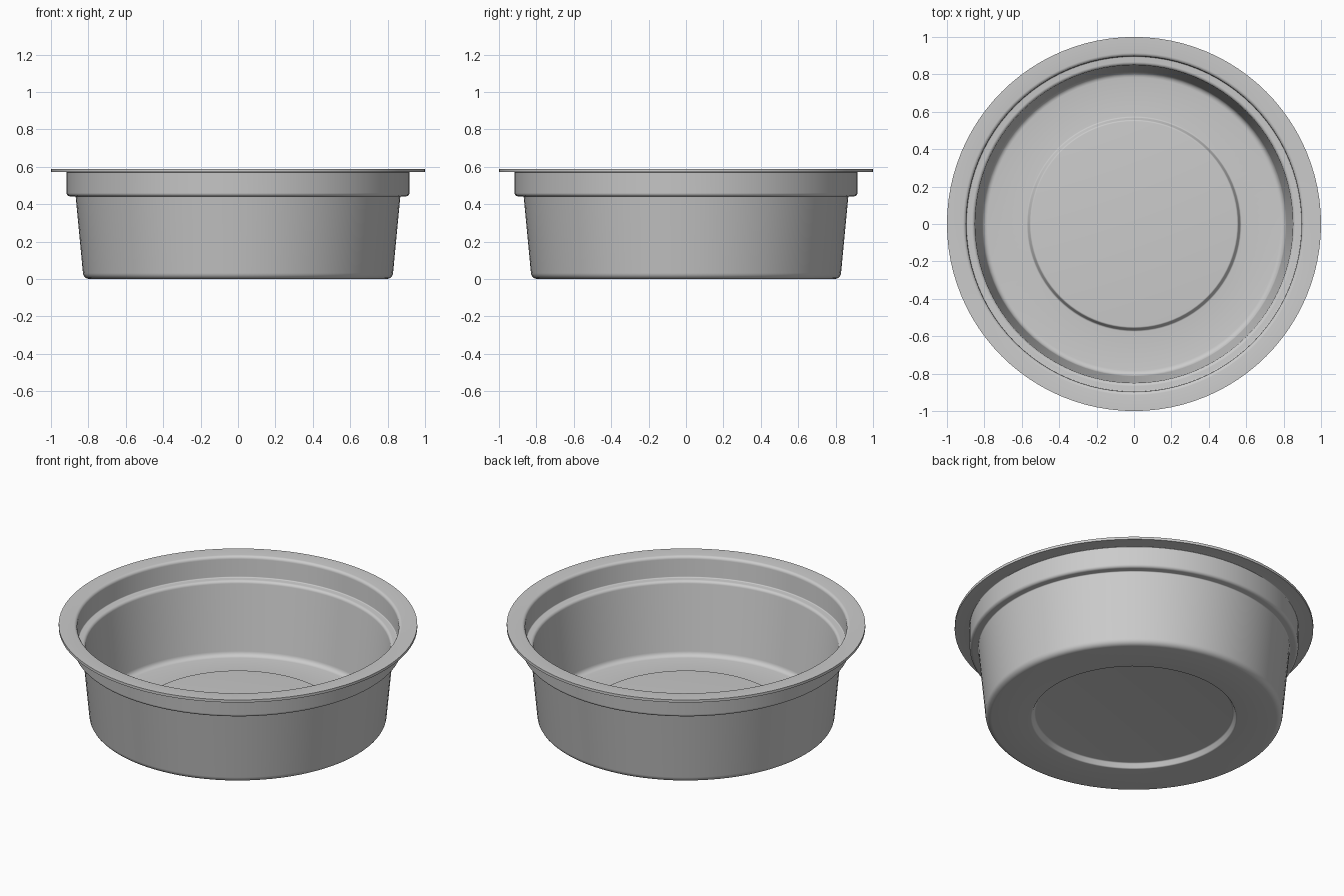
import bpy, bmesh, math
from mathutils import Vector

cube = bpy.data.objects.get("Cube")
if cube:
    bpy.data.objects.remove(cube, do_unlink=True)

SEGMENTS = 96
ARC_STEPS = 5

grey = bpy.data.materials.new("plain grey")
grey.use_nodes = True
colour = (0.6, 0.6, 0.6, 1)
grey.diffuse_color = colour
grey.node_tree.nodes["Principled BSDF"].inputs["Base Color"].default_value = colour


def rounded(corners):
    """Turn (radius, height, fillet) corners into a profile with arc fillets."""
    points = []
    count = len(corners)
    for i, (r, z, fillet) in enumerate(corners):
        here = Vector((r, z))
        if fillet == 0 or i in (0, count - 1):
            points.append(here)
            continue
        a = (Vector(corners[i - 1][:2]) - here).normalized()
        b = (Vector(corners[i + 1][:2]) - here).normalized()
        half = a.angle(b) / 2
        centre = here + (a + b).normalized() * fillet / math.sin(half)
        start = here + a * fillet / math.tan(half) - centre
        end = here + b * fillet / math.tan(half) - centre
        sweep = start.angle_signed(end)
        for k in range(ARC_STEPS + 1):
            t = -sweep * k / ARC_STEPS
            c, s = math.cos(t), math.sin(t)
            points.append(centre + Vector((start.x * c - start.y * s,
                                           start.x * s + start.y * c)))
    return points


def lathe(name, profile):
    """Spin a profile that starts and ends on the axis into a closed solid."""
    bm = bmesh.new()
    verts = [bm.verts.new((p.x, 0, p.y)) for p in profile]
    edges = [bm.edges.new(pair) for pair in zip(verts, verts[1:])]
    bmesh.ops.spin(bm, geom=verts + edges, cent=(0, 0, 0), axis=(0, 0, 1),
                   angle=math.tau, steps=SEGMENTS, use_merge=True)
    bmesh.ops.remove_doubles(bm, verts=bm.verts, dist=0.0001)
    bmesh.ops.recalc_face_normals(bm, faces=bm.faces)
    mesh = bpy.data.meshes.new(name)
    bm.to_mesh(mesh)
    bm.free()
    mesh.materials.append(grey)
    obj = bpy.data.objects.new(name, mesh)
    bpy.context.collection.objects.link(obj)
    bpy.ops.object.select_all(action="DESELECT")
    obj.select_set(True)
    bpy.context.view_layer.objects.active = obj
    bpy.ops.object.shade_smooth_by_angle(angle=math.radians(30))
    return obj


# Underside, outer wall, stepped collar and flange, from the centre outwards
outside = [
    (0, 0.03, 0), (0.555, 0.03, 0.01), (0.57, 0, 0.01),
    (0.826, 0, 0.035), (0.868, 0.442, 0.006), (0.917, 0.442, 0.018),
    (0.917, 0.572, 0.004), (1, 0.572, 0),
]
# Flange top, collar, ledge, inner wall and raised floor disc, back to the centre
inside = [
    (1, 0.588, 0), (0.897, 0.588, 0.018), (0.897, 0.458, 0.006),
    (0.851, 0.458, 0.018), (0.811, 0.016, 0.03), (0.57, 0.016, 0.01),
    (0.555, 0.046, 0.01), (0, 0.046, 0),
]
lathe("round_tub", rounded(outside + inside))
